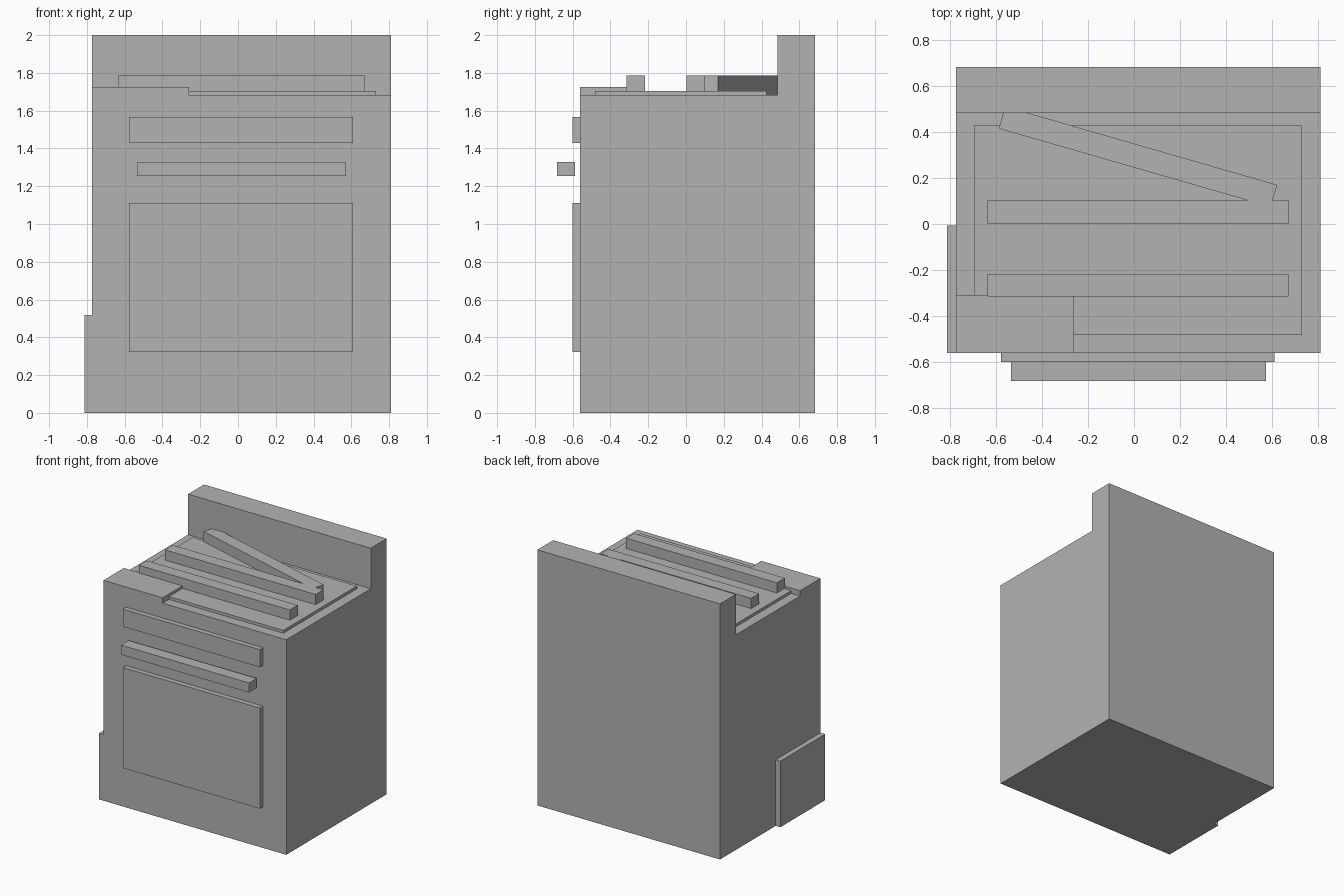
import bpy
import bmesh
import math

cube = bpy.data.objects.get("Cube")
if cube:
    bpy.data.objects.remove(cube, do_unlink=True)

# Single flat grey
grey = bpy.data.materials.new("plain_grey")
grey.use_nodes = True
COLOUR = (0.45, 0.45, 0.45, 1)
grey.diffuse_color = COLOUR
grey.node_tree.nodes["Principled BSDF"].inputs["Base Color"].default_value = COLOUR


def finish(name, bm):
    bmesh.ops.recalc_face_normals(bm, faces=bm.faces)
    mesh = bpy.data.meshes.new(name)
    bm.to_mesh(mesh)
    bm.free()
    mesh.materials.append(grey)
    obj = bpy.data.objects.new(name, mesh)
    bpy.context.collection.objects.link(obj)
    return obj


def box(name, x, y, z, turn=0):
    """Box from (min, max) pairs, turned about its own vertical axis."""
    bm = bmesh.new()
    bmesh.ops.create_cube(bm, size=1)
    bmesh.ops.scale(bm, verts=bm.verts, vec=[b - a for a, b in (x, y, z)])
    obj = finish(name, bm)
    obj.location = [(a + b) / 2 for a, b in (x, y, z)]
    obj.rotation_euler.z = turn
    return obj


LEFT, RIGHT = -0.772, 0.81
FRONT, BACK = -0.56, 0.682
TOP = 1.683
PLATE_TOP = 1.705
BAR_TOP = 1.785

# Cabinet and raised back: one L-shaped side profile, extruded across
profile = [(FRONT, 0), (BACK, 0), (BACK, 2), (0.485, 2), (0.485, TOP), (FRONT, TOP)]
bm = bmesh.new()
side = bm.faces.new([bm.verts.new((LEFT, y, z)) for y, z in profile])
swept = bmesh.ops.extrude_face_region(bm, geom=[side])["geom"]
bmesh.ops.translate(bm, vec=(RIGHT - LEFT, 0, 0),
                    verts=[v for v in swept if isinstance(v, bmesh.types.BMVert)])
finish("cabinet", bm)

# Cooktop with a raised front corner
box("cooktop_plate", (-0.695, 0.73), (-0.482, 0.427), (TOP, PLATE_TOP))
box("corner_slab", (LEFT, -0.26), (FRONT, -0.308), (TOP, 1.725))

# Bars across the cooktop, the rear one askew
for name, y in (("front_bar", -0.315), ("middle_bar", 0.003)):
    box(name, (-0.635, 0.67), (y, y + 0.098), (PLATE_TOP, BAR_TOP))
box("askew_bar", (-0.597, 0.632), (0.242, 0.342), (TOP, BAR_TOP), math.radians(-16.1))

# Front panels and handle
for name, z in (("control_panel", (1.43, 1.567)), ("oven_door", (0.323, 1.11))):
    box(name, (-0.577, 0.61), (-0.6, FRONT), z)
box("door_handle", (-0.535, 0.573), (-0.682, -0.587), (1.253, 1.328))

# Low plate on the side
box("side_plate", (-0.812, LEFT), (FRONT, -0.007), (0, 0.517))
